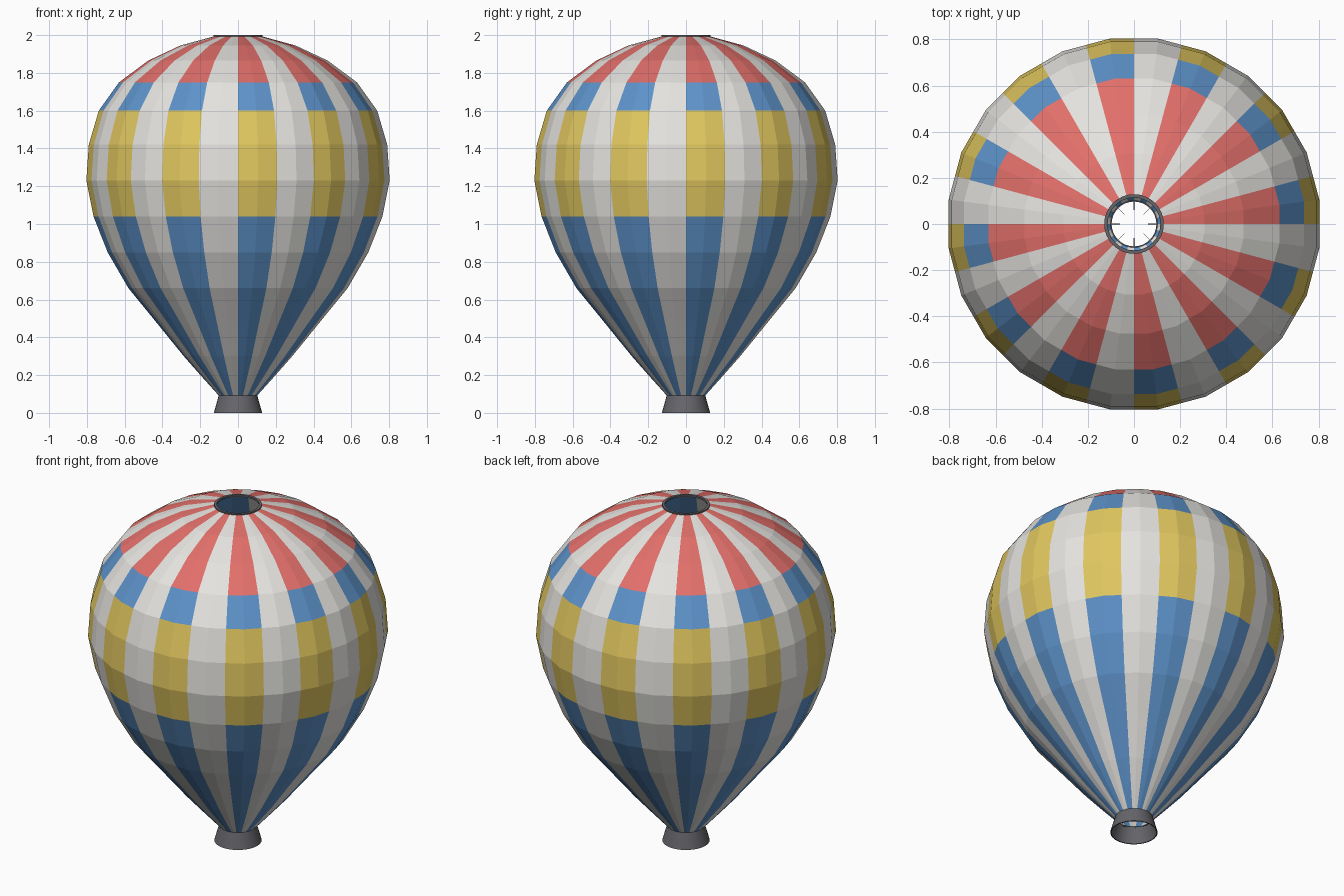
import bpy
import bmesh
from math import sin, cos, pi

if "Cube" in bpy.data.objects:
    bpy.data.objects.remove(bpy.data.objects["Cube"])


def material(name, rgb):
    m = bpy.data.materials.new(name)
    m.use_nodes = True
    m.diffuse_color = (*rgb, 1)
    bsdf = next(n for n in m.node_tree.nodes if n.type == 'BSDF_PRINCIPLED')
    bsdf.inputs["Base Color"].default_value = (*rgb, 1)
    return m


white = material("white cloth", (0.78, 0.77, 0.74))
red = material("red cloth", (0.76, 0.16, 0.145))
blue = material("blue cloth", (0.11, 0.29, 0.59))
yellow = material("yellow cloth", (0.75, 0.57, 0.115))
grey = material("dark grey", (0.13, 0.13, 0.145))


def lathe(name, profile, sides, mats, radius_scale=None, closed=False):
    """Spin (radius, height) points around z."""
    bm = bmesh.new()
    rings = []
    for r, z in profile:
        ring = []
        for i in range(sides):
            a = 2 * pi * i / sides
            k = radius_scale(i) if radius_scale else 1
            ring.append(bm.verts.new((r * k * cos(a), r * k * sin(a), z)))
        rings.append(ring)
    pairs = list(zip(rings, rings[1:]))
    if closed:
        pairs.append((rings[-1], rings[0]))
    for low, high in pairs:
        for i in range(sides):
            j = (i + 1) % sides
            bm.faces.new((low[i], low[j], high[j], high[i]))
    mesh = bpy.data.meshes.new(name)
    bm.to_mesh(mesh)
    bm.free()
    for m in mats:
        mesh.materials.append(m)
    obj = bpy.data.objects.new(name, mesh)
    bpy.context.collection.objects.link(obj)
    return obj


# Envelope: 24 flat gores, each split down its middle where stripes meet
GORES = 24
profile = [(.10, .09), (.19, .19), (.287, .30), (.437, .485), (.58, .66),
           (.69, .85), (.765, 1.04), (.803, 1.23), (.79, 1.42), (.737, 1.60),
           (.63, 1.75), (.475, 1.865), (.305, 1.945), (.118, 1.996)]
envelope = lathe("envelope", profile, GORES * 2, [white, red, blue, yellow],
                 lambda i: 1 / cos(pi / GORES) if i % 2 else 1)

# Stripes: every other 15 degree sector is coloured by height
for f in envelope.data.polygons:
    sector = (f.index % (GORES * 2)) // 2
    z = f.center.z
    if sector % 2 == 0:
        f.material_index = 1 if z > 1.75 else 3 if 1.04 < z < 1.6 else 2

# Mouth skirt and crown ring
skirt = lathe("mouth_skirt", [(.128, 0), (.102, .092), (.097, .092), (.122, 0)],
              32, [grey], closed=True)
ring = lathe("crown_ring", [(.114, 1.99), (.129, 1.99), (.129, 2), (.114, 2)],
             32, [grey], closed=True)
for obj in (skirt, ring):
    bpy.ops.object.select_all(action='DESELECT')
    obj.select_set(True)
    bpy.context.view_layer.objects.active = obj
    bpy.ops.object.shade_smooth_by_angle()

# Short cords reaching inward from the mouth
curve = bpy.data.curves.new("mouth_cords", 'CURVE')
curve.dimensions = '3D'
curve.bevel_depth = 0.0015
curve.bevel_resolution = 0
curve.materials.append(grey)
for n in range(8):
    a = n * pi / 4
    spline = curve.splines.new('POLY')
    spline.points.add(1)
    for point, (r, z) in zip(spline.points, [(.099, .088), (.06, .06)]):
        point.co = (r * cos(a), r * sin(a), z, 1)
cords = bpy.data.objects.new("mouth_cords", curve)
bpy.context.collection.objects.link(cords)
